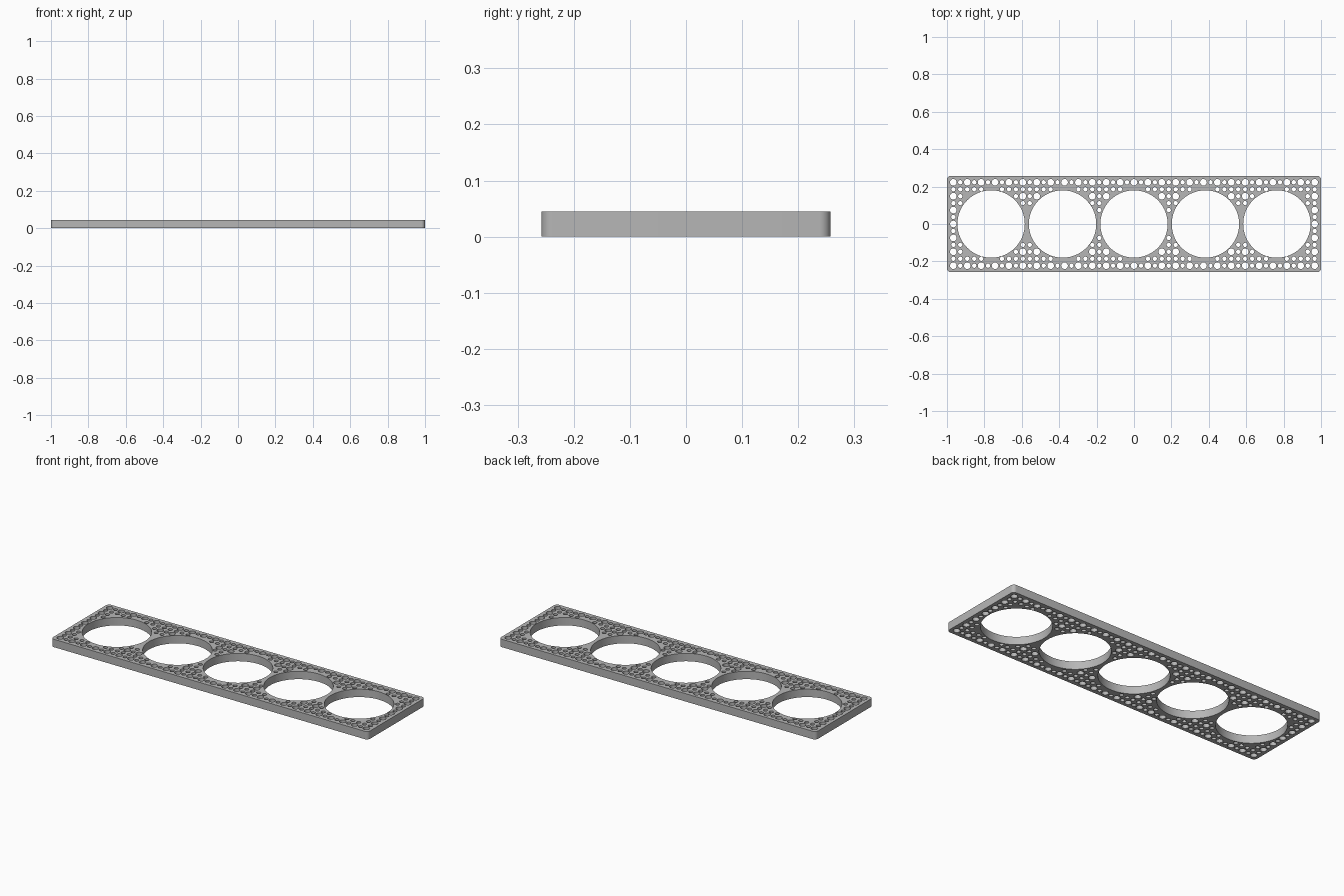
import bpy
import bmesh
from math import cos, sin, pi, hypot

cube = bpy.data.objects.get("Cube")
if cube:
    bpy.data.objects.remove(cube, do_unlink=True)

LENGTH, WIDTH, HEIGHT, CORNER = 2.0, 0.515, 0.045, 0.02
PITCH = 0.0743
BIG_R, BIG_STEP = 0.18, 0.382
PEG_R, PIN_R = 0.0178, 0.0115
COLUMNS, ROWS = 13, 3

grey = bpy.data.materials.new("plain grey")
grey.use_nodes = True
colour = (0.47, 0.47, 0.47, 1)
grey.diffuse_color = colour
grey.node_tree.nodes["Principled BSDF"].inputs["Base Color"].default_value = colour

curve = bpy.data.curves.new("rack_plate", "CURVE")
curve.dimensions = "2D"
curve.fill_mode = "BOTH"
curve.extrude = HEIGHT / 2


def add_loop(points):
    spline = curve.splines.new("POLY")
    spline.points.add(len(points) - 1)
    for point, (x, y) in zip(spline.points, points):
        point.co = (x, y, 0, 1)
    spline.use_cyclic_u = True


def arc(x, y, r, start, sweep, steps):
    return [(x + r * cos(start + sweep * i / steps),
             y + r * sin(start + sweep * i / steps)) for i in range(steps + 1)]


def add_hole(x, y, r, sides):
    add_loop(arc(x, y, r, 0, 2 * pi, sides)[:-1])


# Rounded outer border
outline = []
for k, (sx, sy) in enumerate([(1, 1), (-1, 1), (-1, -1), (1, -1)]):
    outline += arc(sx * (LENGTH / 2 - CORNER), sy * (WIDTH / 2 - CORNER),
                   CORNER, k * pi / 2, pi / 2, 8)
add_loop(outline)

# Five large round openings
centres = [BIG_STEP * i for i in range(-2, 3)]
for cx in centres:
    add_hole(cx, 0, BIG_R, 96)

# Wide peg holes on the grid, narrow pin holes halfway between them
for i in range(-2 * COLUMNS, 2 * COLUMNS + 1):
    for j in range(-2 * ROWS, 2 * ROWS + 1):
        x, y = i * PITCH / 2, j * PITCH / 2
        r = PEG_R if i % 2 == 0 and j % 2 == 0 else PIN_R
        if all(hypot(x - cx, y) > BIG_R + r + 0.0015 for cx in centres):
            add_hole(x, y, r, 20)

# Turn the filled profile into a solid plate
source = bpy.data.objects.new("plate_profile", curve)
bpy.context.scene.collection.objects.link(source)
bpy.context.view_layer.update()
graph = bpy.context.evaluated_depsgraph_get()
mesh = bpy.data.meshes.new_from_object(source.evaluated_get(graph))
bpy.data.objects.remove(source, do_unlink=True)

bm = bmesh.new()
bm.from_mesh(mesh)
bmesh.ops.remove_doubles(bm, verts=bm.verts, dist=0.0001)
bmesh.ops.translate(bm, verts=bm.verts, vec=(0, 0, HEIGHT / 2))
bmesh.ops.recalc_face_normals(bm, faces=bm.faces)
bm.to_mesh(mesh)
bm.free()

plate = bpy.data.objects.new("rack_plate", mesh)
bpy.context.scene.collection.objects.link(plate)
mesh.materials.clear()
mesh.materials.append(grey)
bpy.ops.object.select_all(action="DESELECT")
plate.select_set(True)
bpy.context.view_layer.objects.active = plate
bpy.ops.object.shade_smooth_by_angle(angle=pi / 6)
